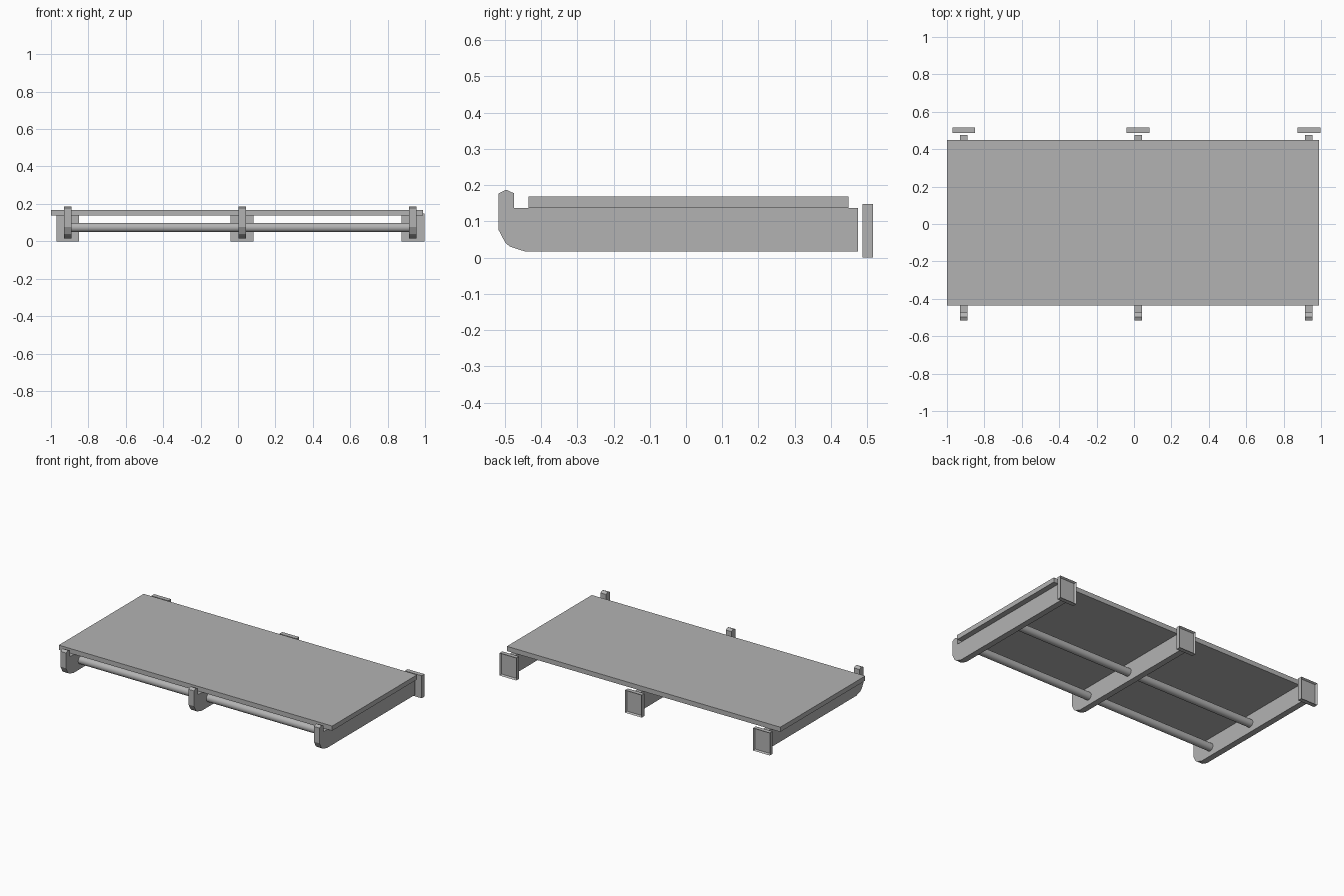
import bpy
import bmesh
from mathutils import Matrix, Vector

if "Cube" in bpy.data.objects:
    bpy.data.objects.remove(bpy.data.objects["Cube"])

grey = bpy.data.materials.new("plain_grey")
grey.use_nodes = True
grey.diffuse_color = (0.45, 0.45, 0.45, 1)
grey.node_tree.nodes["Principled BSDF"].inputs["Base Color"].default_value = grey.diffuse_color


def finish(bm, name):
    bmesh.ops.recalc_face_normals(bm, faces=bm.faces)
    mesh = bpy.data.meshes.new(name)
    bm.to_mesh(mesh)
    bm.free()
    mesh.materials.append(grey)
    obj = bpy.data.objects.new(name, mesh)
    bpy.context.collection.objects.link(obj)
    return obj


def box_mesh(low, high):
    low, high = Vector(low), Vector(high)
    bm = bmesh.new()
    place = Matrix.Translation((low + high) / 2) @ Matrix.Diagonal((*(high - low), 1))
    bmesh.ops.create_cube(bm, size=1, matrix=place)
    return bm


# Shelf board
finish(box_mesh((-1, -0.435, 0.137), (0.99, 0.448, 0.168)), "shelf_board")

# Support arm side profile (y, z) with an upturned front lip
ARM = [(0.475, 0.016), (0.475, 0.136), (-0.474, 0.136), (-0.474, 0.177),
       (-0.496, 0.187), (-0.517, 0.177), (-0.517, 0.076), (-0.498, 0.04),
       (-0.485, 0.03), (-0.442, 0.016)]
ARM_X = {"right": -0.91, "middle": 0.022, "left": 0.935}
HALF_ARM = 0.02

for side, x in ARM_X.items():
    bm = bmesh.new()
    face = bm.faces.new([bm.verts.new((x - HALF_ARM, y, z)) for y, z in ARM])
    side_faces = bmesh.ops.extrude_face_region(bm, geom=[face])["geom"]
    moved = [v for v in side_faces if isinstance(v, bmesh.types.BMVert)]
    bmesh.ops.translate(bm, verts=moved, vec=(2 * HALF_ARM, 0, 0))
    # The extrusion leaves the first face in place as the second cap when missing
    bmesh.ops.holes_fill(bm, edges=bm.edges[:], sides=0)
    finish(bm, side + "_support_arm")

    # Wall plate with a recessed back
    bm = box_mesh((x - 0.061, 0.487, 0), (x + 0.061, 0.516, 0.148))
    bm.normal_update()
    back = [f for f in bm.faces if f.normal.y > 0.9]
    bmesh.ops.inset_region(bm, faces=back, thickness=0.01)
    bmesh.ops.translate(bm, verts=back[0].verts[:], vec=(0, -0.012, 0))
    finish(bm, side + "_wall_plate")

# Round cross rails joining the arms
for name, y in (("front_rail", -0.365), ("middle_rail", 0.0)):
    start, end = ARM_X["right"], ARM_X["left"]
    bpy.ops.mesh.primitive_cylinder_add(
        vertices=32, radius=0.025, depth=end - start,
        location=((start + end) / 2, y, 0.074), rotation=(0, 1.5708, 0))
    rail = bpy.context.object
    rail.name = name
    rail.data.materials.append(grey)
    bpy.ops.object.shade_smooth_by_angle()
